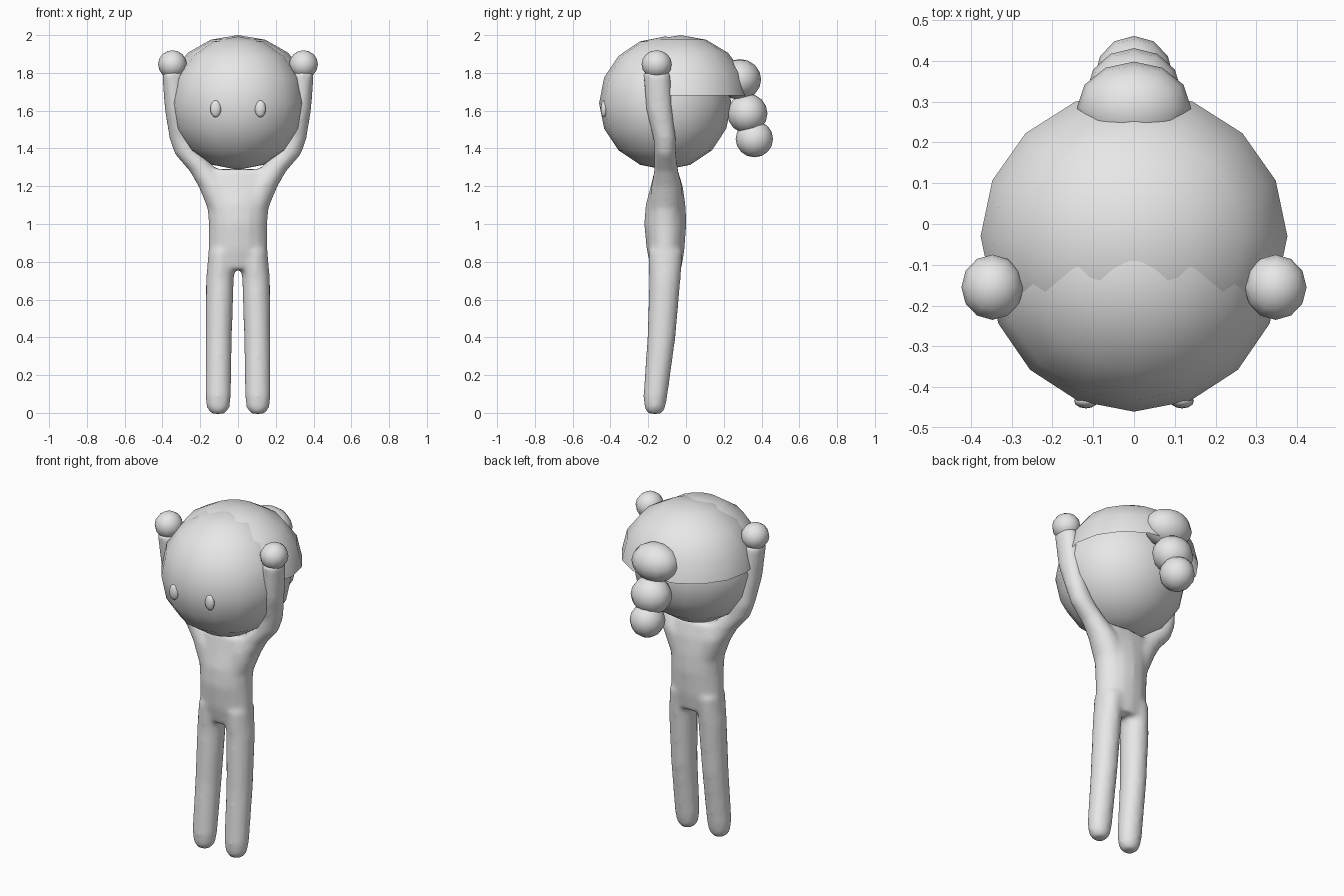
import bpy, bmesh, math
from mathutils import Matrix, Vector

if "Cube" in bpy.data.objects:
    bpy.data.objects.remove(bpy.data.objects["Cube"])

grey = bpy.data.materials.new("light_grey")
grey.diffuse_color = (0.8, 0.8, 0.8, 1)
grey.use_nodes = True
grey.node_tree.nodes["Principled BSDF"].inputs["Base Color"].default_value = grey.diffuse_color


def add_object(name, bm):
    for f in bm.faces:
        f.smooth = True
    me = bpy.data.meshes.new(name)
    bm.to_mesh(me)
    bm.free()
    me.materials.append(grey)
    ob = bpy.data.objects.new(name, me)
    bpy.context.collection.objects.link(ob)
    return ob


def ball(name, centre, radii, segs=16, rings=8, half=False):
    bm = bmesh.new()
    bmesh.ops.create_uvsphere(bm, u_segments=segs, v_segments=rings, radius=1)
    if half:
        low = [v for v in bm.verts if v.co.z < -0.01]
        bmesh.ops.delete(bm, geom=low, context='VERTS')
    bm.transform(Matrix.Translation(Vector(centre)) @ Matrix.Diagonal((*radii, 1)))
    return add_object(name, bm)


def loft(bm, rows, side=1, n=16):
    """Closed tube through level ellipses given as (z, cx, cy, rx, ry)."""
    loops = []
    for z, cx, cy, rx, ry in rows:
        loops.append([bm.verts.new((side * cx + rx * math.cos(2 * math.pi * i / n),
                                    cy + ry * math.sin(2 * math.pi * i / n), z))
                      for i in range(n)])
    for a, b in zip(loops, loops[1:]):
        for i in range(n):
            j = (i + 1) % n
            bm.faces.new((a[i], a[j], b[j], b[i]))
    bm.faces.new(loops[0][::-1])
    bm.faces.new(loops[-1])


# Body: torso, legs and raised arms fused into one smooth skin
torso = [(0.76, 0, -.105, .15, .08), (0.86, 0, -.108, .158, .10),
         (1.00, 0, -.11, .156, .112), (1.10, 0, -.108, .165, .106),
         (1.20, 0, -.102, .195, .085), (1.29, 0, -.105, .22, .06)]
leg = [(-.005, .105, -.165, .035, .035), (.025, .105, -.165, .06, .055),
       (.09, .105, -.162, .068, .064), (.40, .102, -.13, .07, .075),
       (.70, .096, -.112, .074, .083), (.86, .085, -.108, .072, .092)]
arm = [(1.08, .07, -.108, .09, .09), (1.20, .12, -.102, .09, .082),
       (1.28, .18, -.105, .077, .065), (1.37, .262, -.11, .073, .058),
       (1.45, .303, -.113, .060, .060), (1.60, .33, -.14, .057, .070),
       (1.80, .345, -.155, .058, .073)]
bm = bmesh.new()
loft(bm, torso)
for s in (-1, 1):
    loft(bm, leg, s)
    loft(bm, arm, s)
body = add_object("body", bm)
remesh = body.modifiers.new("fuse", 'REMESH')
remesh.mode = 'VOXEL'
remesh.voxel_size = 0.015
remesh.use_smooth_shade = True
relax = body.modifiers.new("relax", 'SMOOTH')
relax.factor = 0.5
relax.iterations = 5

# Head and hair cap
ball("head", (0, -.11, 1.64), (.36, .35, .353))
ball("hair_cap", (0, -.03, 1.68), (.376, .357, .32), half=True)

# Braid of three shrinking balls
ball("braid_top", (0, .285, 1.765), (.14, .113, .108), 12)
ball("braid_middle", (0, .325, 1.585), (.116, .106, .106), 12)
ball("braid_tip", (0, .362, 1.45), (.096, .099, .097), 12)

# Hands and eyes
for s, side in ((-1, "right"), (1, "left")):
    ball(side + "_hand", (s * .347, -.155, 1.845), (.076, .08, .075), 12)
    ball(side + "_eye", (s * .118, -.434, 1.61), (.029, .018, .045), 12)
